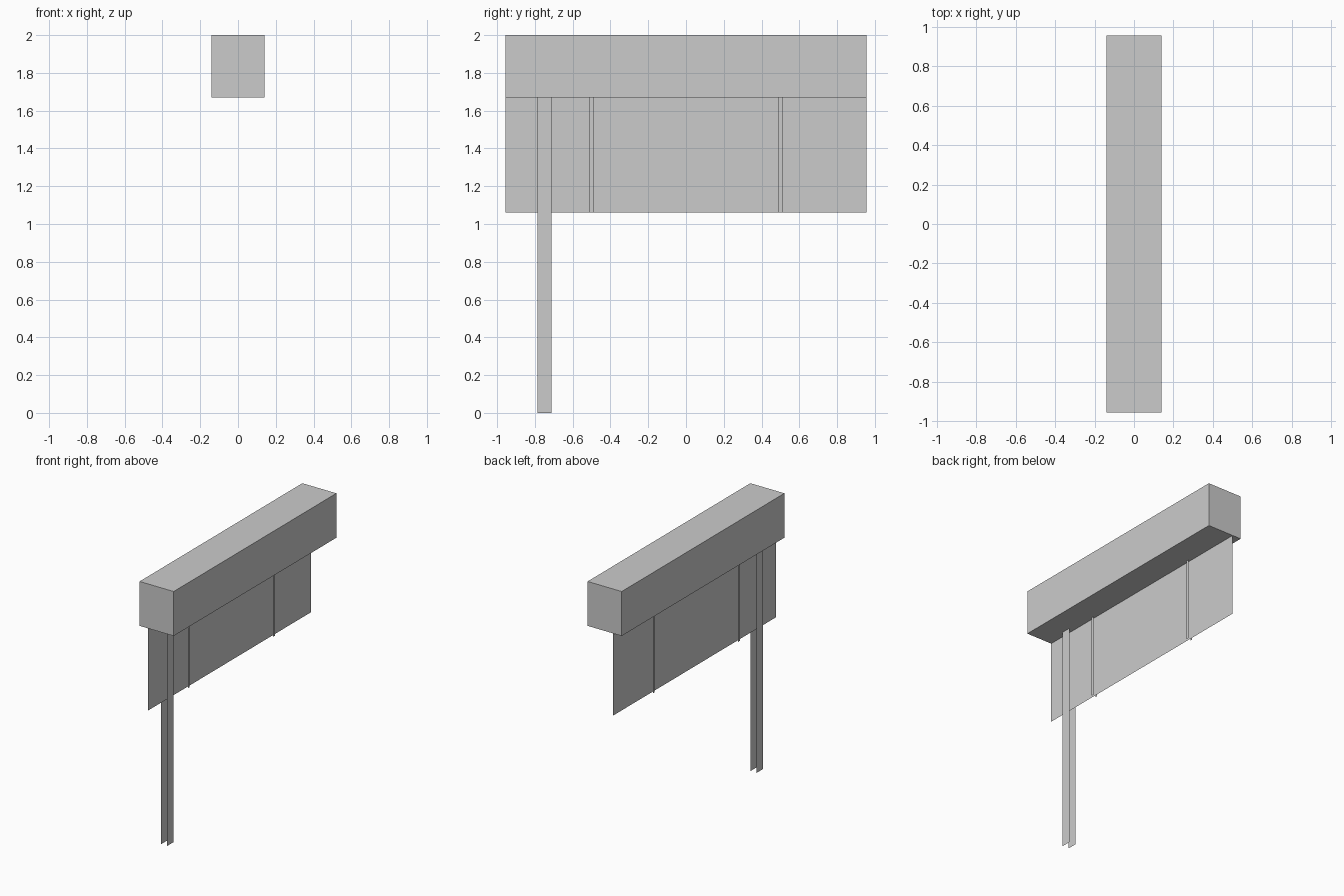
import bpy
import bmesh

cube = bpy.data.objects.get("Cube")
if cube:
    bpy.data.objects.remove(cube, do_unlink=True)

# Single flat colour
grey = bpy.data.materials.new("light_grey")
grey.use_nodes = True
colour = (0.6, 0.6, 0.6, 1)
grey.diffuse_color = colour
grey.node_tree.nodes["Principled BSDF"].inputs["Base Color"].default_value = colour

HALF_LENGTH = 0.955
BOX_BOTTOM, TOP = 1.67, 2.0
BLIND_BOTTOM = 1.06
BLIND_X = -0.07


def finish(name, bm):
    mesh = bpy.data.meshes.new(name)
    bm.to_mesh(mesh)
    bm.free()
    mesh.materials.append(grey)
    obj = bpy.data.objects.new(name, mesh)
    bpy.context.collection.objects.link(obj)
    return obj


def box(name, half_x, half_y, z0, z1):
    bm = bmesh.new()
    bmesh.ops.create_cube(bm, size=2)
    for v in bm.verts:
        v.co.x *= half_x
        v.co.y *= half_y
        v.co.z = z1 if v.co.z > 0 else z0
    return finish(name, bm)


def sheet(name, x, y, half_width, z0, z1):
    """Flat upright sheet facing along x."""
    bm = bmesh.new()
    corners = [(y - half_width, z0), (y + half_width, z0),
               (y + half_width, z1), (y - half_width, z1)]
    bm.faces.new([bm.verts.new((x, cy, cz)) for cy, cz in corners])
    return finish(name, bm)


# Head box and hanging fabric
box("head_box", 0.14, HALF_LENGTH, BOX_BOTTOM, TOP)
sheet("blind_fabric", BLIND_X, 0, HALF_LENGTH, BLIND_BOTTOM, BOX_BOTTOM)

# Narrow lift tapes on both faces of the fabric
for end, y in (("front", -0.5), ("back", 0.5)):
    for side, offset in (("left", 0.016), ("right", -0.016)):
        sheet(f"lift_tape_{end}_{side}", BLIND_X + offset, y, 0.01,
              BLIND_BOTTOM, BOX_BOTTOM)

# Long pull cords, one on each side of the fabric
for side, offset in (("left", 0.039), ("right", -0.011)):
    sheet(f"pull_cord_{side}", BLIND_X + offset, -0.75, 0.037, 0, BOX_BOTTOM)
